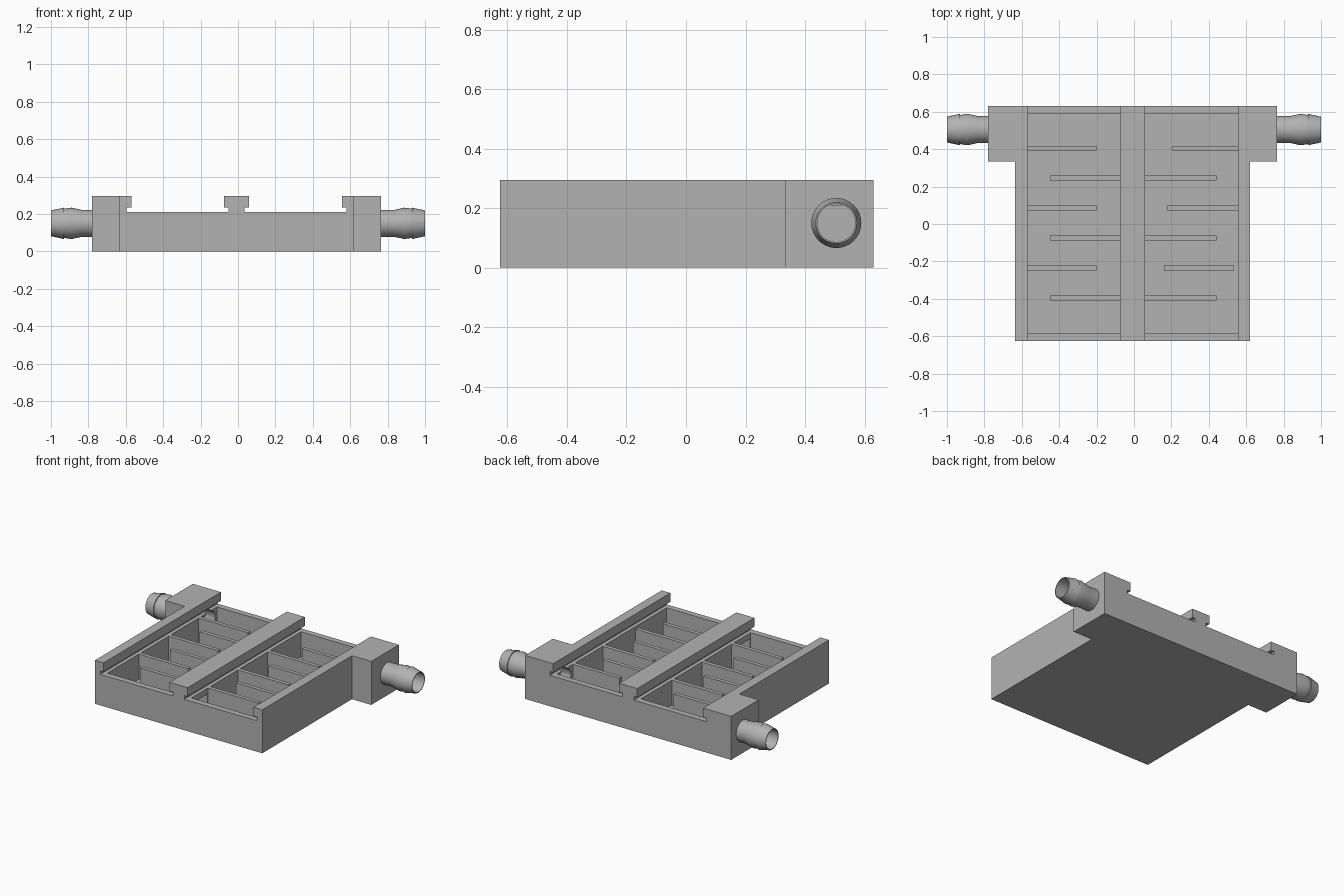
import bpy
import bmesh
import math
from mathutils import Matrix, Vector

cube = bpy.data.objects.get("Cube")
if cube:
    bpy.data.objects.remove(cube, do_unlink=True)

grey = bpy.data.materials.new("mid grey")
grey.use_nodes = True
grey.diffuse_color = (0.45, 0.45, 0.45, 1)
grey.node_tree.nodes["Principled BSDF"].inputs["Base Color"].default_value = grey.diffuse_color

RIM, TOP = 0.21, 0.295        # chamber rim and overall height
FRONT, BACK = -0.625, 0.63
FLOOR = 0.04
PORT_Y, PORT_Z, BORE = 0.505, 0.15, 0.064


def make(name, bm):
    """Turn a bmesh into a named object."""
    bmesh.ops.recalc_face_normals(bm, faces=bm.faces)
    mesh = bpy.data.meshes.new(name)
    bm.to_mesh(mesh)
    bm.free()
    mesh.materials.append(grey)
    obj = bpy.data.objects.new(name, mesh)
    bpy.context.collection.objects.link(obj)
    return obj


def prism(name, points, start, vector):
    """Extrude a closed outline of 3D points."""
    bm = bmesh.new()
    face = bm.faces.new([bm.verts.new(Vector(p) + Vector(start)) for p in points])
    new = bmesh.ops.extrude_face_region(bm, geom=[face])["geom"]
    verts = [g for g in new if isinstance(g, bmesh.types.BMVert)]
    bmesh.ops.translate(bm, verts=verts, vec=vector)
    return make(name, bm)


def box(name, x0, x1, y0, y1, z0, z1):
    outline = [(x0, y0, z0), (x1, y0, z0), (x1, y1, z0), (x0, y1, z0)]
    return prism(name, outline, (0, 0, 0), (0, 0, z1 - z0))


def cut(target, cutter):
    """Subtract the cutter from the target and discard it."""
    cutter.hide_render = True
    mod = target.modifiers.new("cut", "BOOLEAN")
    mod.operation = "DIFFERENCE"
    mod.solver = "EXACT"
    mod.object = cutter
    bpy.context.view_layer.objects.active = target
    bpy.ops.object.modifier_apply(modifier=mod.name)
    bpy.data.objects.remove(cutter, do_unlink=True)


def smooth(obj):
    bpy.ops.object.select_all(action="DESELECT")
    obj.select_set(True)
    bpy.context.view_layer.objects.active = obj
    bpy.ops.object.shade_smooth_by_angle(angle=math.radians(30))


# Plate with the two wider shoulders at the back
plan = [(-0.635, FRONT), (0.62, FRONT), (0.62, 0.335), (0.765, 0.335),
        (0.765, BACK), (-0.78, BACK), (-0.78, 0.335), (-0.635, 0.335)]
body = prism("body", [(x, y, 0) for x, y in plan], (0, 0, 0), (0, 0, TOP))

# T-shaped sliding channels and the chambers beneath them
for x0, x1 in ((-0.57, -0.075), (0.06, 0.555)):
    profile = [(x0 - 0.025, RIM), (x1 + 0.025, RIM), (x1 + 0.025, 0.235), (x1, 0.235),
               (x1, 0.4), (x0, 0.4), (x0, 0.235), (x0 - 0.025, 0.235)]
    cut(body, prism("channel_cutter", [(x, 0, z) for x, z in profile],
                    (0, -1, 0), (0, 2, 0)))
    cut(body, box("chamber_cutter", x0, x1, -0.585, 0.59, FLOOR, RIM + 0.01))

# Passage joining the chambers at the front
cut(body, box("passage_cutter", -0.11, 0.095, -0.58, -0.415, FLOOR - 0.006, 0.17))

# Port bores through the shoulders
for x in (-0.68, 0.665):
    bm = bmesh.new()
    bmesh.ops.create_cone(bm, cap_ends=True, segments=48, radius1=BORE, radius2=BORE,
                          depth=0.26, matrix=Matrix.Translation((x, PORT_Y, PORT_Z))
                          @ Matrix.Rotation(math.pi / 2, 4, "Y"))
    cut(body, make("bore_cutter", bm))
smooth(body)

# Staggered baffles: (side, wall_start, wall_end) spans per row
outer_right = ((0.205, 0.555), (0.18, 0.555), (0.16, 0.535))
for row in range(6):
    y = 0.405 - 0.16 * row
    if row % 2 == 0:
        spans = {"right": (-0.57, -0.2), "left": outer_right[row // 2]}
    else:
        spans = {"right": (-0.45, -0.075), "left": (0.06, 0.44)}
    for side, (x0, x1) in spans.items():
        box(f"{side}_baffle_{row + 1}", x0, x1, y - 0.013, y + 0.013, FLOOR - 0.005, RIM)


def hose_barb(name, tip, base):
    """Lathe a hollow barbed hose fitting; depths run from the tip inward."""
    length = abs(tip - base)
    inward = 1 if base > tip else -1
    profile = [(0, BORE), (0, 0.069), (0.07, 0.084), (0.07, 0.078), (0.11, 0.084),
               (0.11, 0.084), (0.165, 0.072), (length, 0.072), (length, BORE)]
    bm = bmesh.new()
    verts = [bm.verts.new((tip + inward * d, PORT_Y + r, PORT_Z)) for d, r in profile]
    edges = [bm.edges.new((a, b)) for a, b in zip(verts, verts[1:] + verts[:1])]
    bmesh.ops.spin(bm, geom=verts + edges, cent=(0, PORT_Y, PORT_Z), axis=(1, 0, 0),
                   angle=math.tau, steps=48, use_merge=True)
    bmesh.ops.remove_doubles(bm, verts=bm.verts, dist=0.0001)
    smooth(make(name, bm))


hose_barb("left_hose_barb", 1.0, 0.765)
hose_barb("right_hose_barb", -1.0, -0.78)
